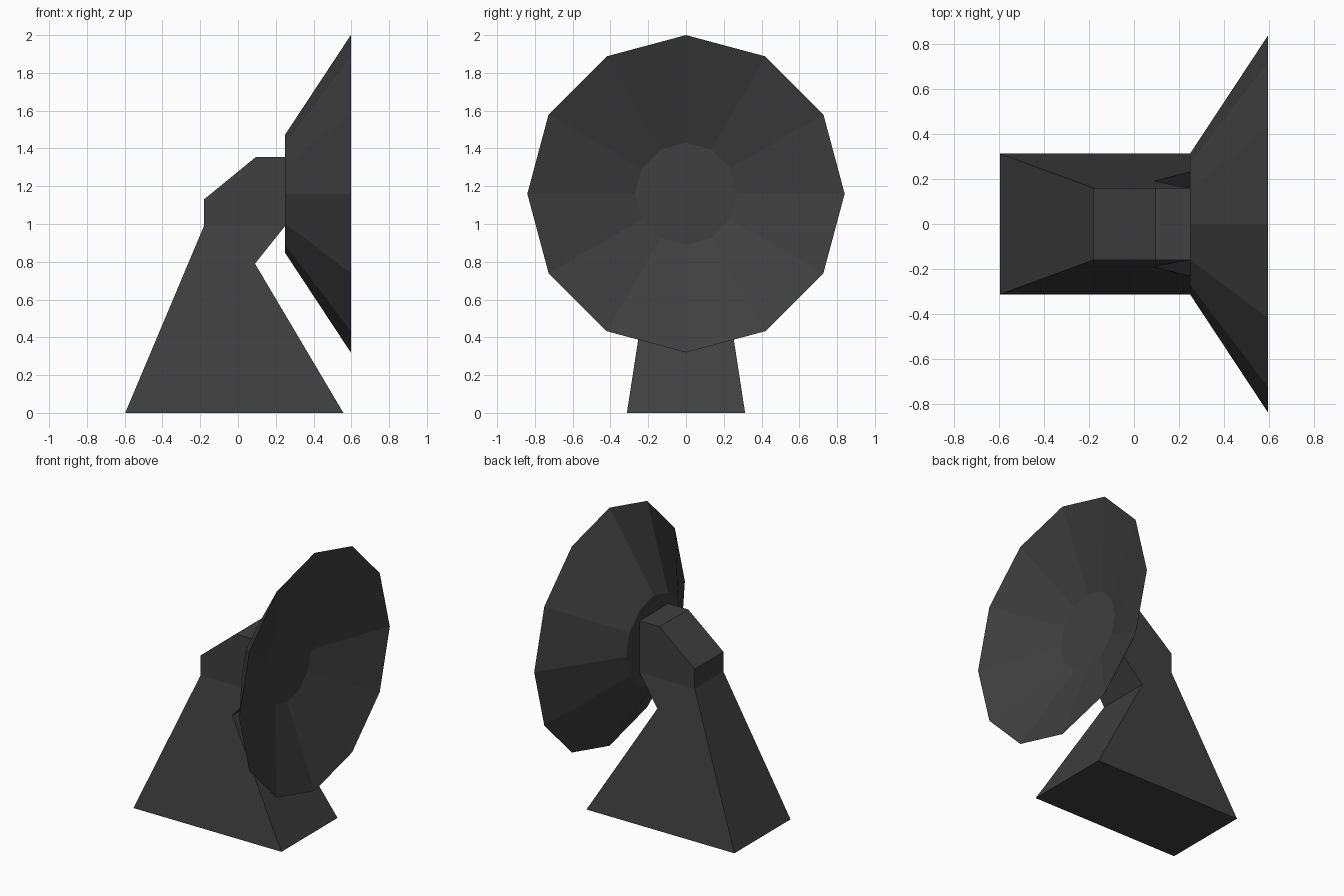
import bpy, bmesh, math

cube = bpy.data.objects.get("Cube")
if cube:
    bpy.data.objects.remove(cube, do_unlink=True)


def make_material(name, grey):
    mat = bpy.data.materials.new(name)
    mat.use_nodes = True
    colour = (grey, grey, grey, 1)
    mat.diffuse_color = colour
    mat.node_tree.nodes["Principled BSDF"].inputs["Base Color"].default_value = colour
    return mat


dark_grey = make_material("dark_grey", 0.05)


def finish(name, bm):
    bmesh.ops.recalc_face_normals(bm, faces=bm.faces)
    mesh = bpy.data.meshes.new(name)
    bm.to_mesh(mesh)
    bm.free()
    mesh.materials.append(dark_grey)
    obj = bpy.data.objects.new(name, mesh)
    bpy.context.collection.objects.link(obj)
    return obj


# Pedestal: side profile, straight at the head and flaring towards the foot
SHOULDER = 0.99
FOOT_HALF, HEAD_HALF = 0.313, 0.16


def half_width(z):
    t = min(z / SHOULDER, 1)
    return FOOT_HALF + (HEAD_HALF - FOOT_HALF) * t


foot = [(-0.597, 0), (0.558, 0), (0.09, 0.79), (0.25, SHOULDER)]
head = [(0.25, 1.355), (0.095, 1.355), (-0.18, 1.13), (-0.18, SHOULDER)]
profile = foot + head

bm = bmesh.new()
sides = []
for s in (-1, 1):
    verts = [bm.verts.new((x, s * half_width(z), z)) for x, z in profile]
    bm.faces.new(verts[:4] + verts[-1:])   # flared leg side
    bm.faces.new(verts[3:])                # upright head side
    sides.append(verts)
a, b = sides
for i in range(len(profile)):
    j = (i + 1) % len(profile)
    bm.faces.new((a[i], a[j], b[j], b[i]))
finish("pedestal", bm)

# Dish: twelve-sided solid with a sharp rim and a flat-bottomed hollow
SIDES, CENTRE_Z = 12, 1.16
rings = [(0.25, 0.314), (0.597, 0.84), (0.385, 0.27)]   # x, radius

bm = bmesh.new()
loops = []
for x, r in rings:
    angles = [math.tau * k / SIDES for k in range(SIDES)]
    loops.append([bm.verts.new((x, r * math.sin(t), CENTRE_Z + r * math.cos(t)))
                  for t in angles])
for p, q in zip(loops, loops[1:]):
    for k in range(SIDES):
        n = (k + 1) % SIDES
        bm.faces.new((p[k], p[n], q[n], q[k]))
bm.faces.new(loops[0])    # back plate
bm.faces.new(loops[-1])   # hollow floor
finish("dish", bm)
